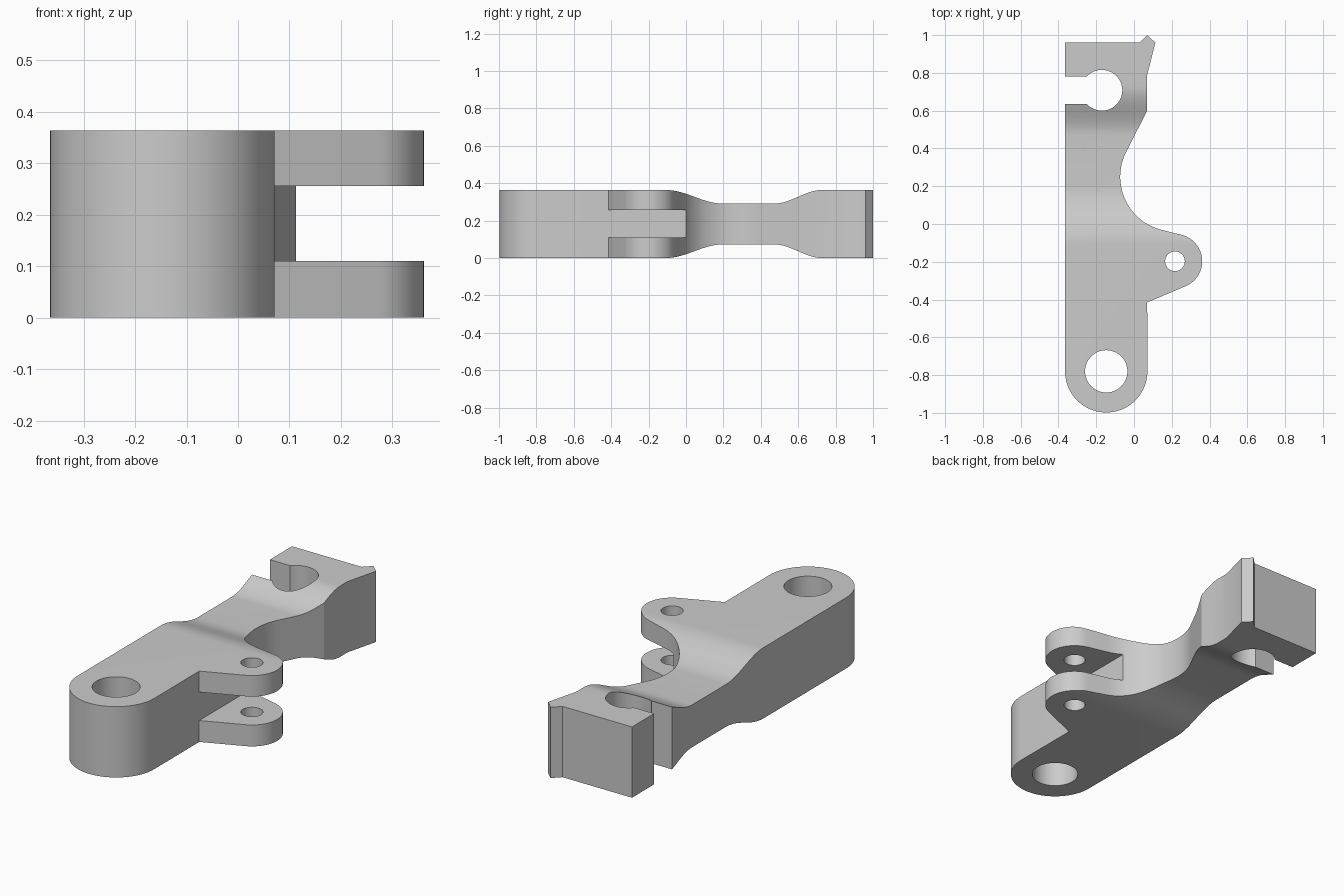
import bpy
import bmesh
from math import cos, sin, pi, radians
from mathutils import Vector

cube = bpy.data.objects.get("Cube")
if cube:
    bpy.data.objects.remove(cube, do_unlink=True)

H = 0.364          # full thickness
WAIST = 0.073      # depth of the thinned middle on each face

grey = bpy.data.materials.new("plain grey")
grey.use_nodes = True
grey.diffuse_color = (0.6, 0.6, 0.6, 1)
grey.node_tree.nodes["Principled BSDF"].inputs["Base Color"].default_value = (0.6, 0.6, 0.6, 1)


def arc(cx, cy, r, start, end, n):
    """Points along an arc, angles in degrees."""
    angles = [radians(start + (end - start) * i / n) for i in range(n + 1)]
    return [(cx + r * cos(a), cy + r * sin(a)) for a in angles]


def prism(name, points, low, high, axis="Z"):
    """Extrude a closed outline along z (points are x, y) or x (points are y, z)."""
    bm = bmesh.new()
    place = (lambda p: (p[0], p[1], low)) if axis == "Z" else (lambda p: (low, p[0], p[1]))
    face = bm.faces.new([bm.verts.new(place(p)) for p in points])
    move = Vector((0, 0, high - low)) if axis == "Z" else Vector((high - low, 0, 0))
    result = bmesh.ops.extrude_face_region(bm, geom=[face])
    verts = [g for g in result["geom"] if isinstance(g, bmesh.types.BMVert)]
    bmesh.ops.translate(bm, verts=verts, vec=move)
    bmesh.ops.recalc_face_normals(bm, faces=bm.faces)
    mesh = bpy.data.meshes.new(name)
    bm.to_mesh(mesh)
    bm.free()
    mesh.materials.append(grey)
    ob = bpy.data.objects.new(name, mesh)
    bpy.context.collection.objects.link(ob)
    return ob


def combine(target, tool, operation):
    """Apply a boolean and discard the helper."""
    mod = target.modifiers.new("shape", "BOOLEAN")
    mod.operation = operation
    mod.solver = "EXACT"
    mod.object = tool
    bpy.context.view_layer.objects.active = target
    bpy.ops.object.modifier_apply(modifier=mod.name)
    bpy.data.objects.remove(tool, do_unlink=True)


def box(name, x0, x1, y0, y1, z0, z1):
    return prism(name, [(x0, y0), (x1, y0), (x1, y1), (x0, y1)], z0, z1)


# Plan outline: clamp head with spur, concave neck, side lug, rounded foot
outline = [(-0.365, 0.96), (0.03, 0.96), (0.07, 1.0), (0.113, 0.96), (0.07, 0.79), (0.07, 0.6)]
outline += arc(0.217, 0.25, 0.29, 152, 257, 28)
outline += arc(0.217, -0.197, 0.144, 77, -67, 28)
outline += [(0.07, -0.415)]
outline += arc(-0.147, -0.78, 0.218, 0, -180, 40)
arm = prism("lever_arm", outline, -0.1, H + 0.1)


# Side profile: thinned waist with smooth shoulders, mirrored top and bottom
def shoulder(y0, y1, d0, d1, n=16):
    return [(y0 + (y1 - y0) * i / n, d0 + (d1 - d0) * (1 - cos(pi * i / n)) / 2)
            for i in range(n + 1)]


lower = [(-1.2, 0)] + shoulder(-0.11, 0.2, 0, WAIST) + shoulder(0.47, 0.73, WAIST, 0) + [(1.2, 0)]
upper = [(y, H - z) for y, z in reversed(lower)]
combine(arm, prism("side_profile", lower + upper, -1, 1, "X"), "INTERSECT")

# Round holes: foot bore, lug pin hole, clamp bore
for cx, cy, r in ((-0.147, -0.78, 0.112), (0.217, -0.197, 0.052), (-0.17, 0.708, 0.108)):
    combine(arm, prism("bore", arc(cx, cy, r, 0, 352.5, 47), -0.2, H + 0.2), "DIFFERENCE")

# Clamp mouth opening and the gap that forks the lug
combine(arm, box("clamp_mouth", -0.6, -0.18, 0.635, 0.78, -0.2, H + 0.2), "DIFFERENCE")
combine(arm, box("fork_gap", 0.07, 0.6, -0.5, 0.1, 0.11, 0.256), "DIFFERENCE")

# Smooth curved walls, keep edges crisp
bpy.ops.object.select_all(action="DESELECT")
arm.select_set(True)
bpy.context.view_layer.objects.active = arm
bpy.ops.object.shade_smooth_by_angle(angle=radians(25))
